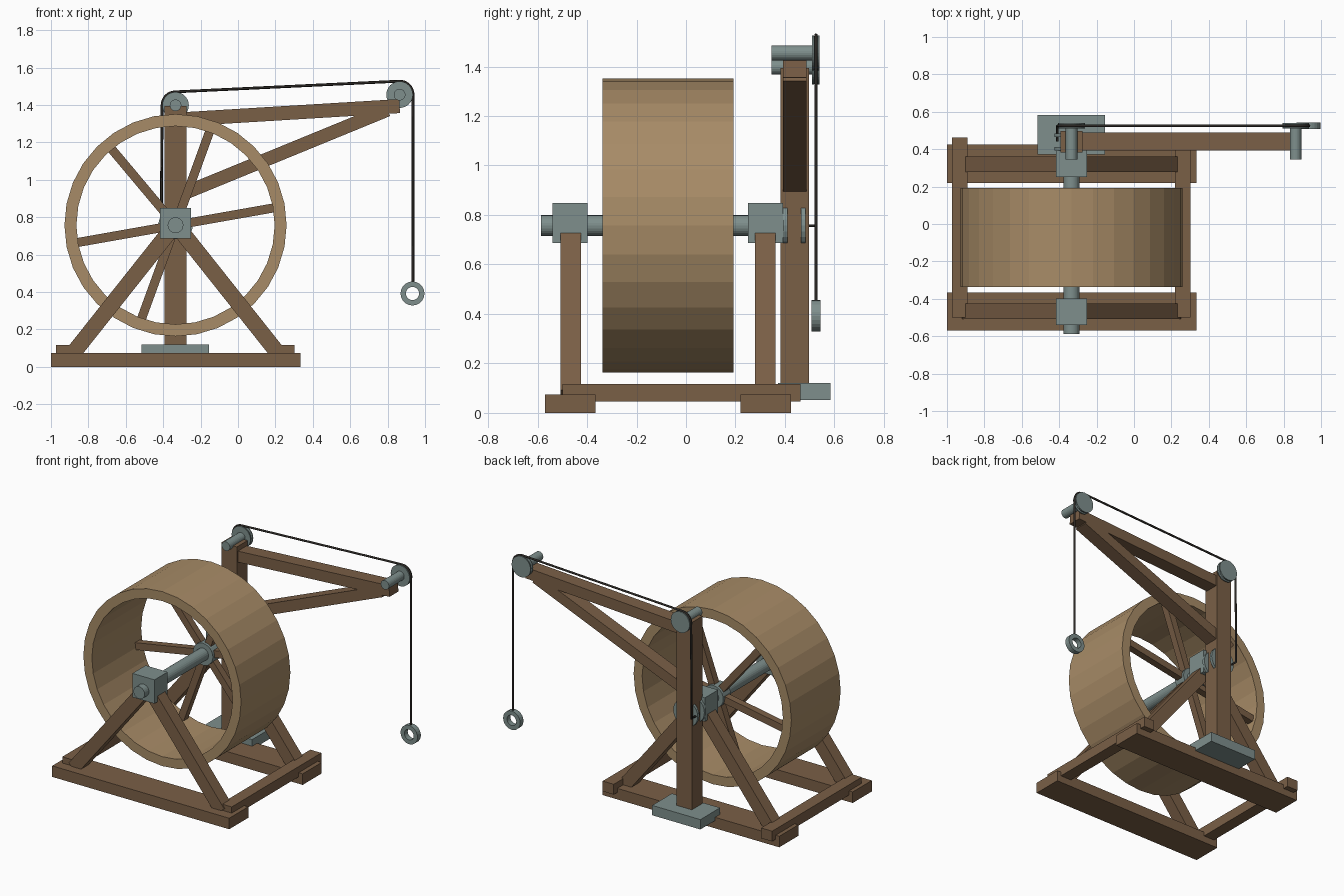
import bpy, bmesh, math
from mathutils import Matrix, Vector

if "Cube" in bpy.data.objects:
    bpy.data.objects.remove(bpy.data.objects["Cube"])


def material(name, rgb):
    m = bpy.data.materials.new(name)
    m.diffuse_color = (*rgb, 1)
    m.use_nodes = True
    m.node_tree.nodes["Principled BSDF"].inputs["Base Color"].default_value = m.diffuse_color
    return m


WOOD = material("brown_wood", (0.195, 0.115, 0.062))
RIM = material("tan_wood", (0.39, 0.26, 0.135))
METAL = material("grey_metal", (0.21, 0.275, 0.265))
ROPE = material("dark_rope", (0.022, 0.019, 0.016))
AX, AZ = -0.334, 0.757      # wheel axis
TX, TZ = 0.864, 1.455       # jib tip pulley
PZ = 1.398                  # post pulley height


def finish(name, bm, mat):
    bmesh.ops.recalc_face_normals(bm, faces=bm.faces)
    me = bpy.data.meshes.new(name)
    bm.to_mesh(me)
    bm.free()
    me.materials.append(mat)
    ob = bpy.data.objects.new(name, me)
    bpy.context.collection.objects.link(ob)
    return ob


def box(name, x, y, z, mat):
    """Box from (min, max) pairs."""
    bm = bmesh.new()
    size = Matrix.Diagonal((x[1] - x[0], y[1] - y[0], z[1] - z[0], 1))
    mid = Matrix.Translation((sum(x) / 2, sum(y) / 2, sum(z) / 2))
    bmesh.ops.create_cube(bm, size=1, matrix=mid @ size)
    return finish(name, bm, mat)


def beam(name, a, b, width, y, mat=WOOD):
    """Square-cut timber between two (x, z) points, spanning the y pair."""
    dx, dz = b[0] - a[0], b[1] - a[1]
    bm = bmesh.new()
    bmesh.ops.create_cube(bm, size=1, matrix=(
        Matrix.Translation(((a[0] + b[0]) / 2, sum(y) / 2, (a[1] + b[1]) / 2))
        @ Matrix.Rotation(-math.atan2(dz, dx), 4, 'Y')
        @ Matrix.Diagonal((math.hypot(dx, dz), y[1] - y[0], width, 1))))
    return finish(name, bm, mat)


def lathe(name, x, z, profile, mat, n=24, closed=False):
    """Turn a (radius, y) profile around a y-parallel axis at (x, z)."""
    bm = bmesh.new()
    rings = []
    for r, y in profile:
        rings.append([bm.verts.new((x + r * math.cos(t), y, z + r * math.sin(t)))
                      for t in (2 * math.pi * i / n for i in range(n))])
    pairs = list(zip(rings, rings[1:]))
    if closed:
        pairs.append((rings[-1], rings[0]))
    else:
        bm.faces.new(rings[0])
        bm.faces.new(rings[-1])
    for p, q in pairs:
        for i in range(n):
            j = (i + 1) % n
            bm.faces.new((p[i], p[j], q[j], q[i]))
    return finish(name, bm, mat)


def rod(name, x, z, r, y0, y1, n=24):
    return lathe(name, x, z, [(r, y0), (r, y1)], METAL, n)


def ring(name, x, z, r_out, r_in, y0, y1, mat, n=32):
    return lathe(name, x, z, [(r_out, y0), (r_out, y1), (r_in, y1), (r_in, y0)],
                 mat, n, closed=True)


# Base frame
for side, y in (("front", (-0.57, -0.365)), ("back", (0.22, 0.425))):
    box(side + "_base_beam", (-1.0, 0.333), y, (0, 0.075), WOOD)
for side, x in (("left", (-0.973, -0.89)), ("right", (0.22, 0.303))):
    box(side + "_cross_beam", x, (-0.5, 0.463), (0.047, 0.117), WOOD)

# A-frame legs with bearing blocks
for side, y, by in (("front", (-0.508, -0.425), (-0.54, -0.398)),
                    ("back", (0.278, 0.362), (0.25, 0.392))):
    for hand, s in (("left", -1), ("right", 1)):
        beam(f"{side}_{hand}_leg", (AX + s * 0.553, 0.066),
             (AX + s * 0.018, 0.74), 0.085, y)
    box(side + "_bearing_block", (AX - 0.083, AX + 0.083), by, (0.687, 0.849), METAL)

# Tread wheel
ring("wheel_rim", AX, AZ, 0.594, 0.53, -0.338, 0.192, RIM)
for k in range(6):
    t = math.radians(10 + 60 * k)
    c, s = math.cos(t), math.sin(t)
    beam(f"spoke_{k + 1}", (AX + 0.03 * c, AZ + 0.03 * s),
         (AX + 0.54 * c, AZ + 0.54 * s), 0.048, (0.118, 0.166))
rod("wheel_hub", AX, AZ, 0.075, 0.1, 0.184)
rod("main_axle", AX, AZ, 0.042, -0.587, 0.48)

# Rope drum with flanges
lathe("rope_drum", AX, AZ, [(0.092, 0.392), (0.092, 0.411), (0.058, 0.411),
                            (0.058, 0.464), (0.092, 0.464), (0.092, 0.483)], METAL)

# Crane post, foot plate and jib
box("crane_post", (AX - 0.058, AX + 0.058), (0.382, 0.497), (0.06, 1.395), WOOD)
box("post_foot_plate", (-0.517, -0.154), (0.372, 0.584), (0.053, 0.12), METAL)
JIB_Y = (0.393, 0.488)
beam("jib_top_beam", (-0.32, 1.322), (0.864, 1.394), 0.075, JIB_Y)
beam("jib_brace", (-0.3, 0.923), (0.8, 1.374), 0.072, JIB_Y)

# Grooved pulleys and their pins
for name, x, z in (("post", AX, PZ), ("tip", TX, TZ)):
    lathe(name + "_pulley", x, z, [(0.071, 0.51), (0.071, 0.517), (0.064, 0.521),
                                   (0.064, 0.529), (0.071, 0.533), (0.071, 0.54)],
          METAL, 32)
    rod(name + "_pulley_pin", x, z, 0.031, 0.345, 0.525)

# Rope: drum, up the post, over both pulleys, down to the ring
RY, RR = 0.525, 0.072
tilt = math.atan2(TZ - PZ, TX - AX)


def arc(x, z, a0, a1, n=8):
    return [(x + RR * math.cos(a0 + (a1 - a0) * i / n), RY,
             z + RR * math.sin(a0 + (a1 - a0) * i / n)) for i in range(n + 1)]


path = [(AX - RR - 0.004, 0.44, AZ), (AX - RR - 0.004, RY, AZ)]
path += arc(AX, PZ, math.pi, math.pi / 2 + tilt)
path += arc(TX, TZ, math.pi / 2 + tilt, 0)
path += [(TX + RR, RY, 0.445)]
curve = bpy.data.curves.new("rope", 'CURVE')
curve.dimensions = '3D'
curve.bevel_depth = 0.0075
curve.bevel_resolution = 1
curve.use_fill_caps = True
spline = curve.splines.new('POLY')
spline.points.add(len(path) - 1)
for p, co in zip(spline.points, path):
    p.co = (*co, 1)
curve.materials.append(ROPE)
bpy.context.collection.objects.link(bpy.data.objects.new("rope", curve))

# Lifting ring
ring("lifting_ring", TX + RR - 0.003, 0.392, 0.064, 0.035, 0.507, 0.543, METAL, 24)
